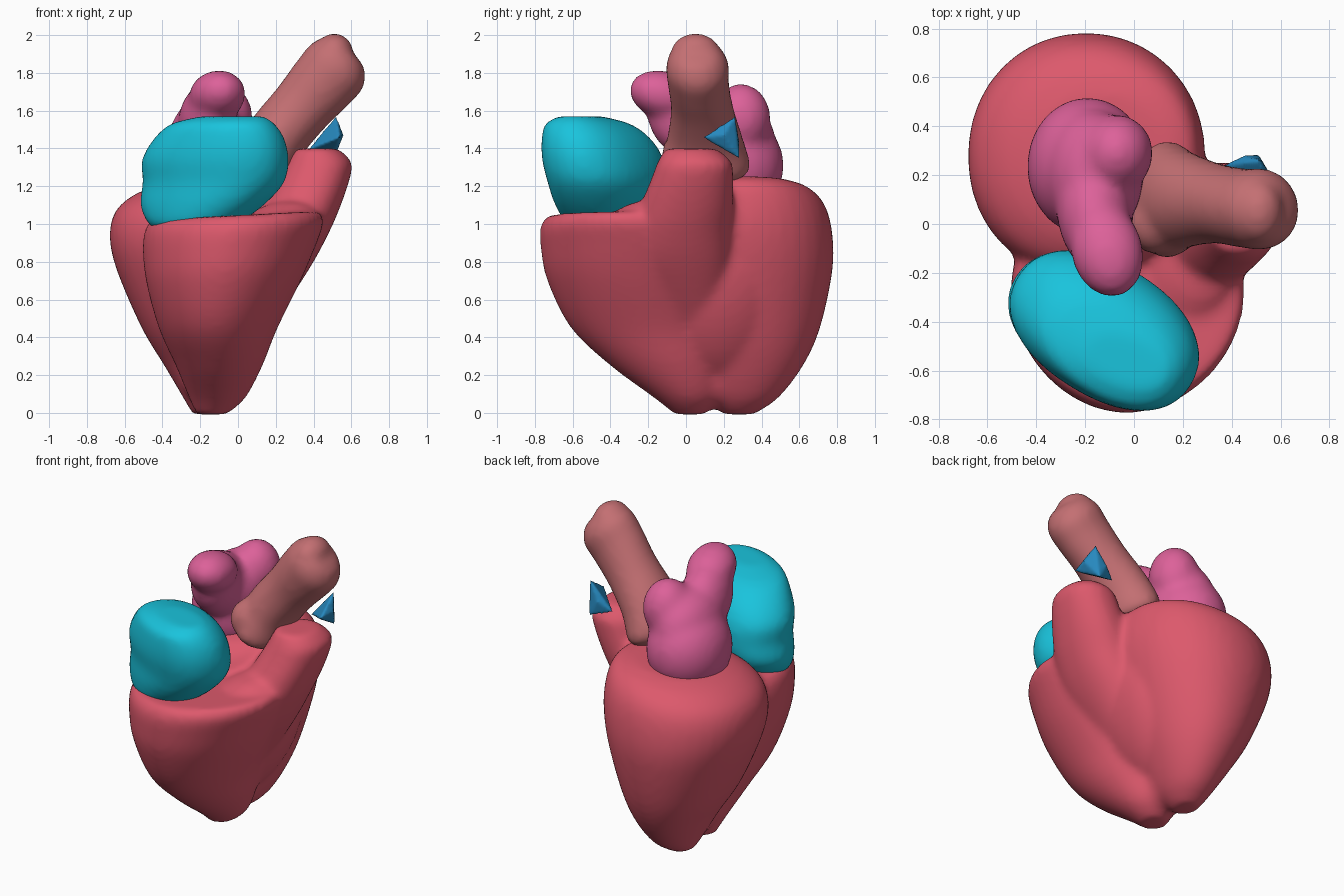
import bpy, bmesh
from math import cos, sin, pi, radians
from mathutils import Vector, Euler, Matrix


def catmull(a, b, c, d, t):
    return [0.5 * (2 * q + (r - p) * t + (2 * p - 5 * q + 4 * r - s) * t * t
                   + (3 * q - p - 3 * r + s) * t ** 3) for p, q, r, s in zip(a, b, c, d)]


def loft(bm, levels, power=2.0, sides=40, steps=5):
    """Closed skin through rings (x, y, z, rx, ry, turn about z, tilt about y)."""
    n = len(levels)
    rows = []
    for i in range(n - 1):
        quad = [levels[min(max(i + k, 0), n - 1)] for k in (-1, 0, 1, 2)]
        rows += [catmull(*quad, s / steps) for s in range(steps)]
    rows.append(levels[-1])
    rings = []
    for x, y, z, rx, ry, turn, tilt in rows:
        rot = Euler((0, radians(tilt), radians(turn))).to_matrix()
        ring = []
        for k in range(sides):
            c, s = cos(2 * pi * k / sides), sin(2 * pi * k / sides)
            r = (abs(c) ** power + abs(s) ** power) ** (-1 / power)
            ring.append(bm.verts.new(Vector((x, y, z)) + rot @ Vector((rx * r * c, ry * r * s, 0))))
        rings.append(ring)
    for a, b in zip(rings, rings[1:]):
        for k in range(sides):
            m = (k + 1) % sides
            bm.faces.new((a[k], a[m], b[m], b[k]))
    bm.faces.new(rings[0][::-1])
    bm.faces.new(rings[-1])


def boxes(rows):
    """Rings given as z, x and y extents and an optional tilt."""
    return [((a + b) / 2, (c + d) / 2, z, (b - a) / 2, (d - c) / 2, 0, t[0] if t else 0)
            for z, a, b, c, d, *t in rows]


def blob(bm, loc, size, turn=(0, 0, 0)):
    rot = Euler([radians(t) for t in turn]).to_matrix().to_4x4()
    mat = Matrix.Translation(loc) @ rot @ Matrix.Diagonal((*size, 1))
    bmesh.ops.create_uvsphere(bm, u_segments=32, v_segments=20, radius=1, matrix=mat)


def finish(name, bm, color, voxel=0.022, smooth=6):
    me = bpy.data.meshes.new(name)
    bmesh.ops.recalc_face_normals(bm, faces=bm.faces)
    bm.to_mesh(me)
    bm.free()
    ob = bpy.data.objects.new(name, me)
    bpy.context.collection.objects.link(ob)
    mat = bpy.data.materials.new(name + "_colour")
    mat.diffuse_color = (*color, 1)
    me.materials.append(mat)
    rm = ob.modifiers.new("fuse", 'REMESH')
    rm.mode, rm.voxel_size, rm.use_smooth_shade = 'VOXEL', voxel, True
    sm = ob.modifiers.new("soften", 'SMOOTH')
    sm.factor, sm.iterations = 0.5, smooth
    return ob


# Ventricles: left chamber, right chamber and outflow cone fused together
bm = bmesh.new()
loft(bm, boxes([
    (-0.008, -0.24, -0.10, 0.20, 0.36), (0.08, -0.29, -0.01, 0.10, 0.49),
    (0.25, -0.39, 0.08, 0.00, 0.62), (0.45, -0.51, 0.16, -0.12, 0.71),
    (0.75, -0.64, 0.25, -0.20, 0.775), (0.95, -0.68, 0.29, -0.22, 0.775, -2),
    (1.10, -0.65, 0.28, -0.18, 0.735, -4), (1.19, -0.55, 0.24, -0.08, 0.65, -5),
    (1.23, -0.42, 0.15, 0.05, 0.53, -5)]), 2.1)
loft(bm, boxes([
    (-0.008, -0.22, -0.06, -0.06, 0.10), (0.08, -0.26, 0.04, -0.17, 0.18),
    (0.25, -0.33, 0.13, -0.40, 0.22), (0.45, -0.42, 0.21, -0.61, 0.24),
    (0.70, -0.485, 0.34, -0.735, 0.24, -2), (0.88, -0.505, 0.42, -0.77, 0.24, -3),
    (0.99, -0.495, 0.455, -0.77, 0.20, -3), (1.045, -0.46, 0.43, -0.73, 0.14, -3)]), 1.9)
loft(bm, boxes([
    (0.40, -0.10, 0.14, -0.10, 0.20), (0.75, 0.00, 0.37, -0.28, 0.235),
    (0.95, 0.05, 0.48, -0.29, 0.24), (1.10, 0.14, 0.545, -0.24, 0.25),
    (1.25, 0.22, 0.595, -0.18, 0.25), (1.33, 0.26, 0.60, -0.15, 0.24),
    (1.40, 0.30, 0.53, -0.11, 0.16)]), 2.2)
blob(bm, (-0.14, 0.14, 0.22), (0.17, 0.22, 0.20))
blob(bm, (0.05, 0.16, 0.58), (0.19, 0.32, 0.45), (0, 20, 0))
blob(bm, (0.20, -0.16, 0.98), (0.24, 0.26, 0.13), (0, -22, 0))
finish("ventricles", bm, (0.72, 0.10, 0.15), 0.022, 9)

# Right atrium: slanted rounded chamber at the front
bm = bmesh.new()
loft(bm, [
    (-0.25, -0.42, 0.96, 0.14, 0.11, -33, 0), (-0.24, -0.42, 0.995, 0.24, 0.18, -33, 0),
    (-0.19, -0.41, 1.10, 0.35, 0.235, -33, 0), (-0.13, -0.42, 1.22, 0.40, 0.26, -31, 0),
    (-0.12, -0.44, 1.34, 0.415, 0.265, -31, 0), (-0.10, -0.475, 1.45, 0.37, 0.24, -31, 0),
    (-0.08, -0.52, 1.53, 0.29, 0.19, -29, 0), (-0.03, -0.56, 1.57, 0.17, 0.10, -20, 0)], 2.2)
finish("right_atrium", bm, (0.01, 0.55, 0.72), 0.022, 6)

# Left atrium: body with a forward lobe and a rear lobe
bm = bmesh.new()
blob(bm, (-0.19, 0.235, 1.31), (0.25, 0.285, 0.28))
blob(bm, (-0.16, 0.20, 1.46), (0.20, 0.27, 0.22))
blob(bm, (-0.16, 0.03, 1.54), (0.155, 0.25, 0.20), (-30, 0, 10))
blob(bm, (-0.11, -0.11, 1.68), (0.15, 0.20, 0.13), (-15, 0, 15))
blob(bm, (-0.07, 0.29, 1.56), (0.15, 0.16, 0.185))
finish("left_atrium", bm, (0.72, 0.12, 0.32), 0.022, 18)

# Aorta: leaning tube with a flared root and a broad end
bm = bmesh.new()
loft(bm, [
    (0.12, 0.10, 1.24, 0.12, 0.17, 0, 20), (0.13, 0.10, 1.30, 0.165, 0.24, 0, 25),
    (0.20, 0.10, 1.45, 0.165, 0.20, 0, 35), (0.33, 0.085, 1.61, 0.165, 0.165, 0, 42),
    (0.45, 0.065, 1.75, 0.18, 0.162, 0, 44), (0.53, 0.06, 1.84, 0.18, 0.165, 0, 44),
    (0.58, 0.055, 1.90, 0.13, 0.12, 0, 44), (0.59, 0.05, 1.92, 0.07, 0.07, 0, 44)])
blob(bm, (0.51, 0.05, 1.91), (0.10, 0.13, 0.10))
blob(bm, (0.10, 0.00, 1.38), (0.13, 0.125, 0.13))
finish("aorta", bm, (0.55, 0.16, 0.17), 0.022, 8)

# Pulmonary artery: small pointed flap above the outflow cone
bm = bmesh.new()
pts = [(0.52, 0.26, 1.575), (0.54, 0.085, 1.46), (0.51, 0.285, 1.345), (0.365, 0.24, 1.39),
       (0.56, 0.20, 1.47), (0.45, 0.28, 1.45)]
bmesh.ops.convex_hull(bm, input=[bm.verts.new(p) for p in pts])
finish("pulmonary_artery", bm, (0.02, 0.25, 0.52), 0.01, 6)
